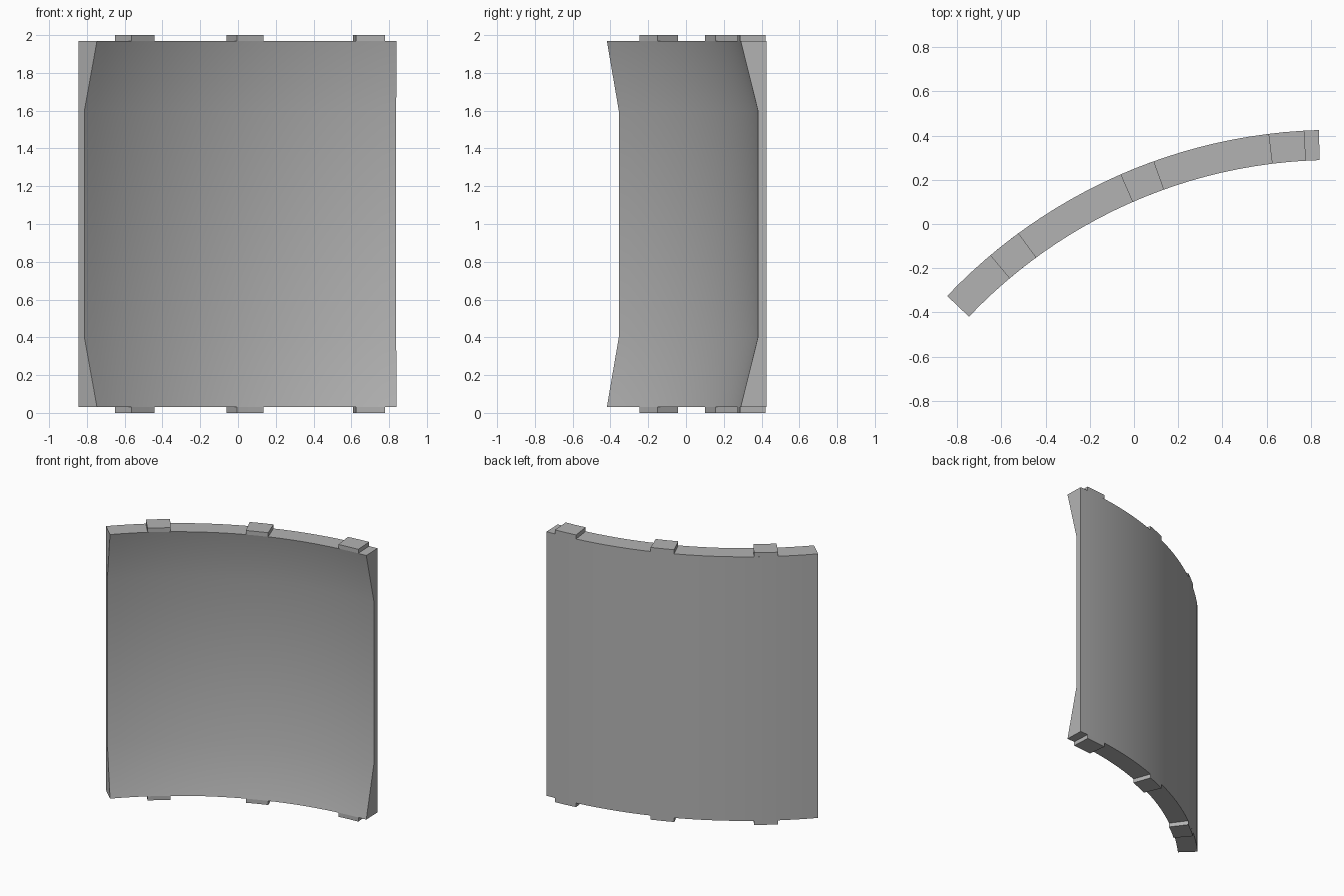
import bpy, bmesh
from math import sin, cos, radians

if "Cube" in bpy.data.objects:
    bpy.data.objects.remove(bpy.data.objects["Cube"])

# Arc centre and radii shared by all parts
CX, CY = 0.906, -1.99
OUTER, RIM, THIN = 2.416, 2.28, 2.372
LOW, HIGH = 0.03, 1.97

grey = bpy.data.materials.new("plain_grey")
grey.use_nodes = True
colour = (0.45, 0.45, 0.45, 1)
grey.diffuse_color = colour
grey.node_tree.nodes["Principled BSDF"].inputs["Base Color"].default_value = colour


def sweep(name, profile, start, end, steps):
    """Sweep a closed (radius, height) profile along the arc, angles in degrees from +y."""
    bm = bmesh.new()
    rings = []
    for i in range(steps + 1):
        a = radians(start + (end - start) * i / steps)
        rings.append([bm.verts.new((CX - r * sin(a), CY + r * cos(a), z)) for r, z in profile])
    n = len(profile)
    for a, b in zip(rings, rings[1:]):
        for j in range(n):
            k = (j + 1) % n
            bm.faces.new((a[j], a[k], b[k], b[j]))
    bm.faces.new(rings[0])
    bm.faces.new(rings[-1])
    bmesh.ops.recalc_face_normals(bm, faces=bm.faces)
    mesh = bpy.data.meshes.new(name)
    bm.to_mesh(mesh)
    bm.free()
    mesh.materials.append(grey)
    obj = bpy.data.objects.new(name, mesh)
    bpy.context.collection.objects.link(obj)
    bpy.ops.object.select_all(action="DESELECT")
    obj.select_set(True)
    bpy.context.view_layer.objects.active = obj
    bpy.ops.object.shade_smooth_by_angle(angle=radians(30))
    return obj


# Curved panel, thin in the middle and flared to thick rims
sweep("curved_panel",
      [(OUTER, LOW), (OUTER, HIGH), (RIM, HIGH), (THIN, 1.6), (THIN, 0.4), (RIM, LOW)],
      1.66, 46.45, 24)

# Three locating tabs on each rim
for place, start in (("left", 3.23), ("middle", 19.74), ("right", 36.25)):
    for level, z0, z1 in (("lower", 0, LOW), ("upper", HIGH, 2)):
        sweep(f"{level}_{place}_tab",
              [(OUTER, z0), (OUTER, z1), (RIM, z1), (RIM, z0)],
              start, start + 3.85, 2)
